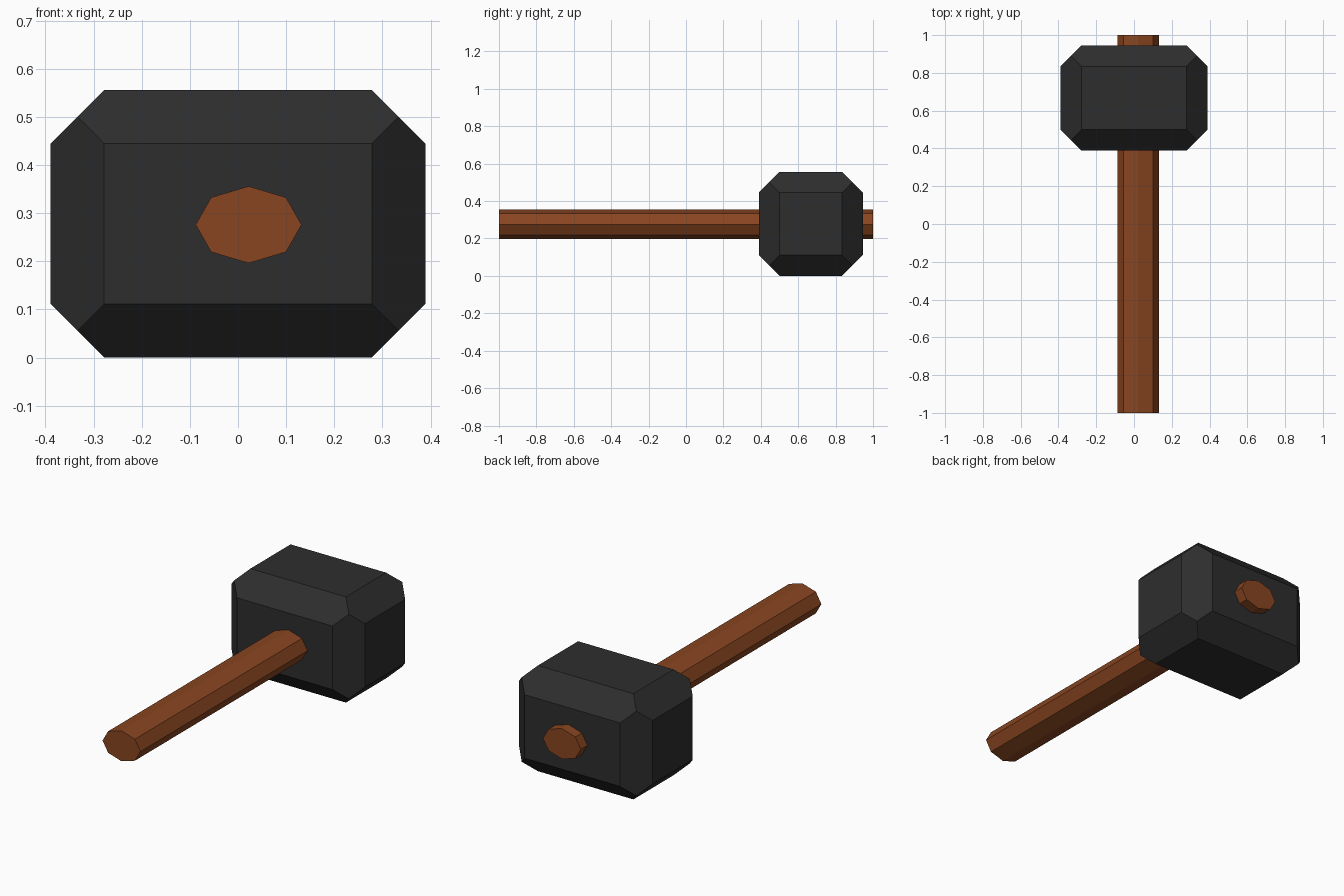
import bpy, bmesh, math
from mathutils import Matrix, Vector
from itertools import product

if "Cube" in bpy.data.objects:
    bpy.data.objects.remove(bpy.data.objects["Cube"])


def finish(bm, name, color):
    bmesh.ops.recalc_face_normals(bm, faces=bm.faces)
    mesh = bpy.data.meshes.new(name)
    bm.to_mesh(mesh)
    bm.free()
    mat = bpy.data.materials.new(name + "_material")
    mat.diffuse_color = (*color, 1)
    mat.use_nodes = True
    mat.node_tree.nodes["Principled BSDF"].inputs["Base Color"].default_value = mat.diffuse_color
    mesh.materials.append(mat)
    obj = bpy.data.objects.new(name, mesh)
    bpy.context.collection.objects.link(obj)
    return obj


# Head: block with every edge planed off at 45 degrees
half = Vector((0.389, 0.278, 0.278))
cut = 0.111
bm = bmesh.new()
bmesh.ops.create_cube(bm, size=2, matrix=Matrix.Diagonal((*half, 1)))
for a, b in ((0, 1), (0, 2), (1, 2)):
    for sa, sb in product((-1, 1), repeat=2):
        normal, point = Vector(), Vector()
        normal[a], normal[b] = sa, sb
        point[a], point[b] = sa * half[a], sb * (half[b] - cut)
        res = bmesh.ops.bisect_plane(bm, geom=bm.verts[:] + bm.edges[:] + bm.faces[:],
                                     plane_co=point, plane_no=normal, clear_outer=True)
        edges = [e for e in res["geom_cut"] if isinstance(e, bmesh.types.BMEdge)]
        bmesh.ops.contextual_create(bm, geom=edges)
head = finish(bm, "hammer_head", (0.027, 0.027, 0.027))
head.location = (0, 0.667, 0.278)

# Handle: flattened octagonal bar running through the head
bm = bmesh.new()
bmesh.ops.create_cone(bm, cap_ends=True, segments=8, radius1=1, radius2=1, depth=2,
                      matrix=Matrix.Diagonal((0.11, 1, 0.08, 1)) @ Matrix.Rotation(math.pi / 2, 4, "X"))
handle = finish(bm, "handle", (0.25, 0.06, 0.015))
handle.location = (0.022, 0, 0.276)
